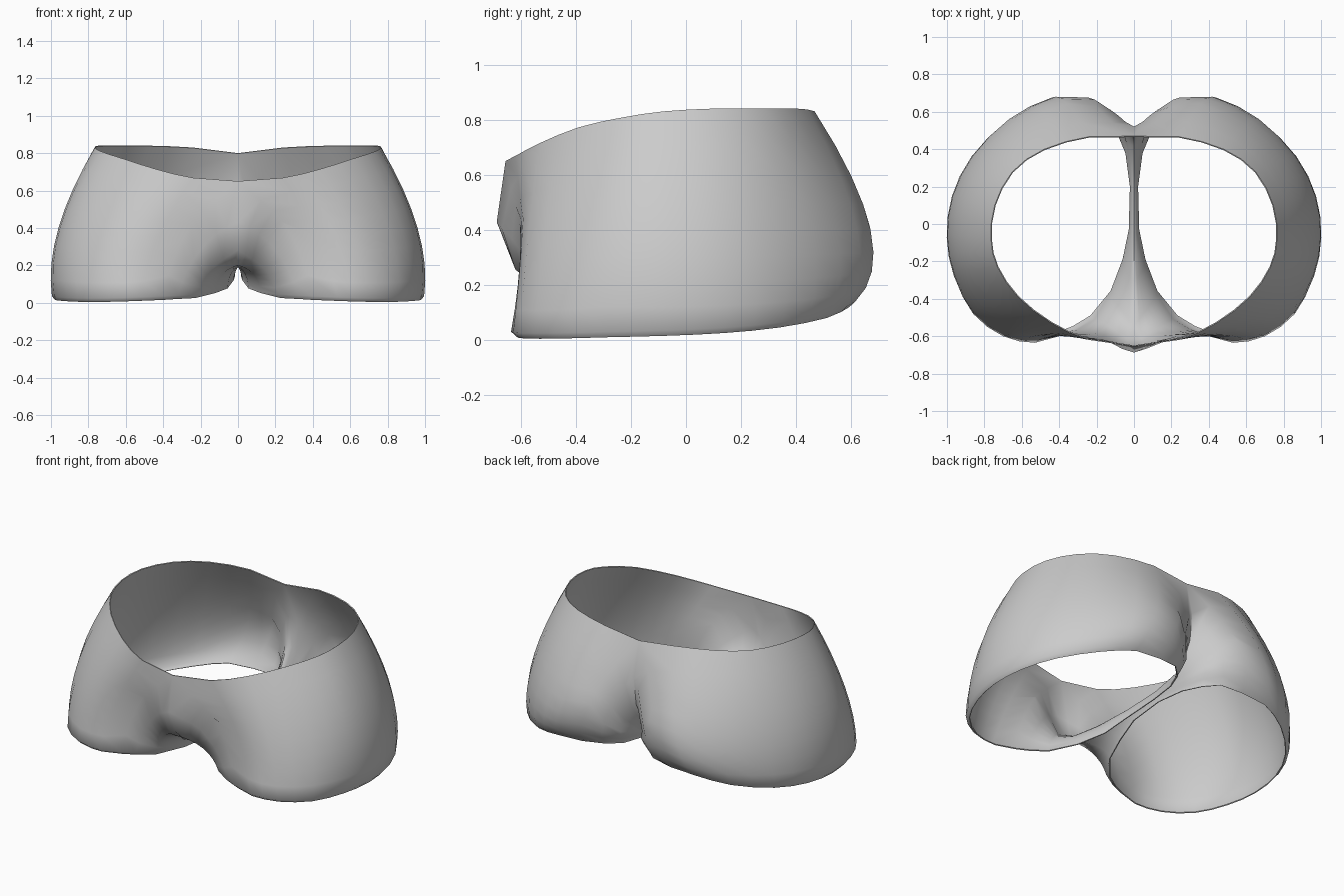
import bpy, bmesh, math
from mathutils import Vector

if "Cube" in bpy.data.objects:
    bpy.data.objects.remove(bpy.data.objects["Cube"])

# Three matching loops for one half: waist + centre seam, mid leg, leg hem
SEAM = [(0, -.655, .65), (.24, -.62, .668), (.44, -.53, .715), (.62, -.39, .772),
        (.73, -.23, .808), (.765, -.08, .83), (.745, .10, .84), (.65, .28, .84),
        (.48, .40, .84), (.24, .467, .83), (0, .47, .80), (0, .52, .62),
        (0, .52, .43), (0, .42, .25), (0, .20, .20), (0, -.05, .19),
        (0, -.30, .195), (0, -.54, .20), (0, -.635, .275), (0, -.68, .41)]
MID = [(.25, -.595, .42), (.42, -.60, .36), (.62, -.575, .36), (.81, -.435, .38),
       (.925, -.25, .40), (.96, -.06, .40), (.93, .15, .40), (.82, .36, .40),
       (.63, .55, .40), (.39, .67, .40), (.21, .665, .42), (.12, .625, .34),
       (.06, .56, .27), (.03, .42, .20), (.010, .20, .18), (.014, -.05, .165),
       (.04, -.25, .15), (.085, -.43, .15), (.14, -.545, .18), (.20, -.59, .28)]
HEM = [(.40, -.60, .035), (.53, -.635, .03), (.70, -.60, .025), (.86, -.48, .025),
       (.955, -.29, .03), (.995, -.08, .035), (.97, .14, .045), (.87, .35, .065),
       (.68, .53, .10), (.48, .615, .14), (.30, .62, .15), (.17, .575, .15),
       (.09, .50, .145), (.04, .38, .15), (.016, .20, .15), (.022, -.03, .13),
       (.055, -.19, .085), (.12, -.36, .06), (.22, -.51, .045), (.32, -.57, .04)]
ROWS = 8


def refine(loop):
    """Add in-between points around the waist, leaving the seam as it is."""
    pts = [Vector(p) for p in loop]
    out = []
    for i, p in enumerate(pts):
        out.append(p)
        if 1 <= i <= 8:
            out.append((p + pts[i + 1]) * .5625 - (pts[i - 1] + pts[i + 2]) * .0625)
    return out


def column(a, m, h):
    """Curve through seam, mid and hem, ending in a small turned-under edge."""
    pts = []
    for k in range(ROWS + 1):
        t = k / ROWS
        pts.append(a * (2 * t - 1) * (t - 1) + m * 4 * t * (1 - t) + h * t * (2 * t - 1))
    if h.x > .2:
        centre = Vector((.5, 0, h.z))
        pts.append(h.lerp(centre, .035) - Vector((0, 0, .02)))
    else:
        pts.append(h - Vector((0, 0, .008)))
    return pts


# Both halves of the garment, joined along the centre seam
bm = bmesh.new()
for side in (1, -1):
    grid = [[bm.verts.new((p.x * side, p.y, p.z)) for p in column(*c)]
            for c in zip(refine(SEAM), refine(MID), refine(HEM))]
    n = len(grid)
    for i in range(n):
        c, d = grid[i], grid[(i + 1) % n]
        for j in range(ROWS + 1):
            quad = [c[j], c[j + 1], d[j + 1], d[j]]
            bm.faces.new(quad if side > 0 else quad[::-1])
bmesh.ops.remove_doubles(bm, verts=bm.verts, dist=.0005)

# Soften the centre seam at the front and the back
soft = [v for v in bm.verts
        if abs(v.co.x) < .2 and v.co.z > .26 and not v.is_boundary]
for _ in range(3):
    bmesh.ops.smooth_vert(bm, verts=soft, factor=.5,
                          use_axis_x=True, use_axis_y=True, use_axis_z=True)

# Rounded front panel
for v in bm.verts:
    if v.co.y < -.45 and not v.is_boundary:
        v.co.y -= .045 * math.exp(-(v.co.x / .13) ** 2 - ((v.co.z - .40) / .13) ** 2)
for f in bm.faces:
    f.smooth = True
mesh = bpy.data.meshes.new("shorts")
bm.to_mesh(mesh)
bm.free()
shorts = bpy.data.objects.new("shorts", mesh)
bpy.context.collection.objects.link(shorts)

# Thin cloth thickness, inward, with crisp rims
cloth = shorts.modifiers.new("cloth", 'SOLIDIFY')
cloth.thickness = .006
cloth.offset = -1
rims = shorts.modifiers.new("crisp rims", 'EDGE_SPLIT')
rims.split_angle = math.radians(65)

# Plain grey cloth
grey = bpy.data.materials.new("grey cloth")
grey.diffuse_color = (.6, .6, .6, 1)
grey.use_nodes = True
grey.node_tree.nodes["Principled BSDF"].inputs["Base Color"].default_value = grey.diffuse_color
mesh.materials.append(grey)
